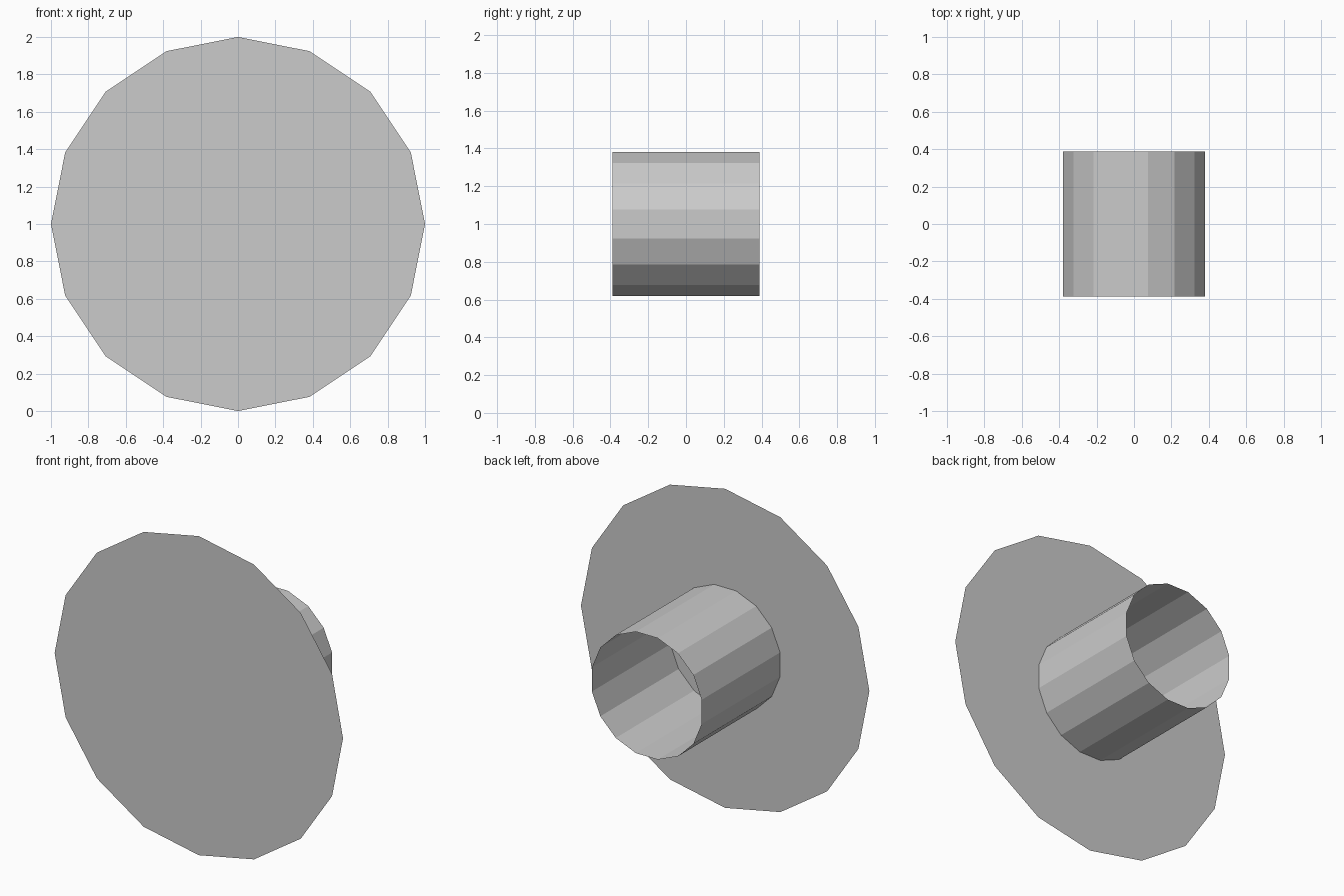
import bpy
import math

if "Cube" in bpy.data.objects:
    bpy.data.objects.remove(bpy.data.objects["Cube"])

FRONT, BACK = -0.388, 0.388
SIDES = 16


def ring(radius, y, turn):
    """Points of a 16-sided ring facing along y, centred at z = 1."""
    pts = []
    for i in range(SIDES):
        a = 2 * math.pi * (i + turn) / SIDES
        pts.append((radius * math.cos(a), y, 1 + radius * math.sin(a)))
    return pts


def add_part(name, verts, faces):
    mesh = bpy.data.meshes.new(name)
    mesh.from_pydata(verts, [], faces)
    mesh.update()
    obj = bpy.data.objects.new(name, mesh)
    bpy.context.collection.objects.link(obj)
    return obj


# Flat front disc, paper thin, with a corner at the top
add_part("front_disc", ring(1.0, FRONT, 0), [tuple(range(SIDES))])

# Open thin-walled tube behind the disc, with flats at top and sides
tube_verts = ring(0.388, FRONT, 0.5) + ring(0.388, BACK, 0.5)
tube_faces = []
for i in range(SIDES):
    j = (i + 1) % SIDES
    tube_faces.append((i, i + SIDES, j + SIDES, j))
add_part("rear_tube", tube_verts, tube_faces)
